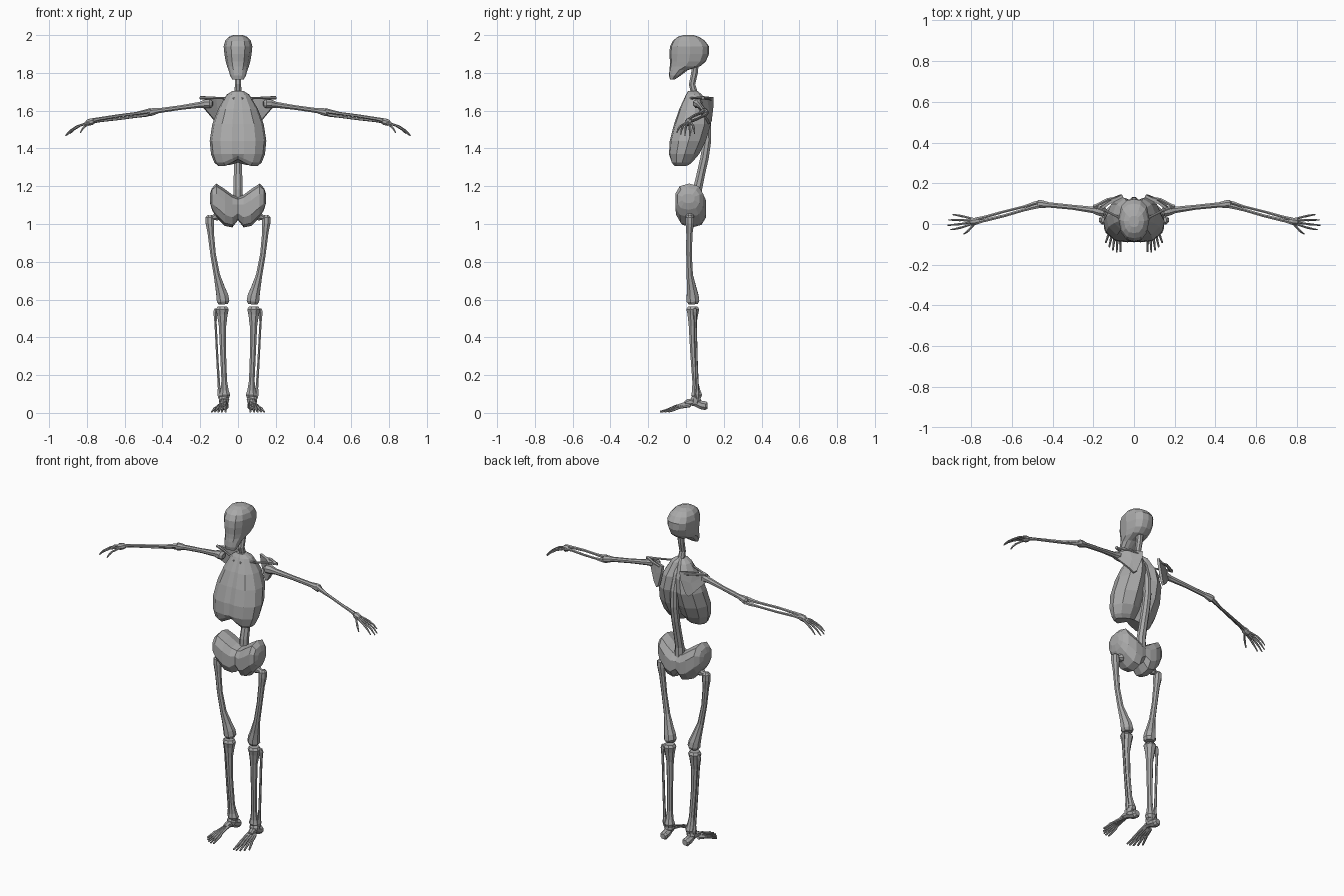
import bpy, bmesh, math
from mathutils import Vector

bone = bpy.data.materials.new("bone grey")
bone.diffuse_color = (0.4, 0.4, 0.4, 1)


def add_object(name, bm, mirror):
    bmesh.ops.recalc_face_normals(bm, faces=bm.faces)
    me = bpy.data.meshes.new(name)
    bm.to_mesh(me)
    bm.free()
    me.materials.append(bone)
    ob = bpy.data.objects.new(name, me)
    bpy.context.collection.objects.link(ob)
    if mirror:
        ob.modifiers.new("Mirror", 'MIRROR').use_mirror_merge = False
    return ob


def loft(name, rings, mirror=False):
    """Skin a list of equally sized point rings and cap both ends."""
    bm = bmesh.new()
    vs = [[bm.verts.new(p) for p in r] for r in rings]
    n = len(vs[0])
    for a, b in zip(vs, vs[1:]):
        for i in range(n):
            j = (i + 1) % n
            bm.faces.new((a[i], a[j], b[j], b[i]))
    bm.faces.new(vs[0])
    bm.faces.new(vs[-1])
    return add_object(name, bm, mirror)


def tube(name, pts, sides=8, mirror=True):
    """Faceted rod through (x, y, z, radius) points."""
    cs = [Vector(p[:3]) for p in pts]
    whole = (cs[-1] - cs[0]).normalized()
    ref = Vector((0, 0, 1)) if abs(whole.z) < 0.8 else Vector((0, 1, 0))
    rings = []
    for i, c in enumerate(cs):
        t = (cs[min(i + 1, len(cs) - 1)] - cs[max(i - 1, 0)]).normalized()
        u = t.cross(ref).normalized()
        v = u.cross(t)
        r = pts[i][3]
        rings.append([c + r * (math.cos(a) * u + math.sin(a) * v)
                      for a in [math.tau * (k + 0.5) / sides for k in range(sides)]])
    return loft(name, rings, mirror)


def both(half):
    """Complete a half section (front centre to back centre) by symmetry."""
    return half + [(-u, v) for u, v in half[-2:0:-1]]


# skull: z, half width, front y, back y
section = both([(0, 0), (.48, .04), (.82, .2), (1, .52), (.82, .84), (.45, .97), (0, 1)])
skull = [(1.765, .03, -.085, -.06), (1.785, .042, -.09, -.03), (1.815, .05, -.088, .01),
         (1.835, .058, -.086, .075), (1.86, .065, -.085, .105), (1.90, .072, -.088, .122),
         (1.94, .076, -.085, .122), (1.97, .068, -.07, .1), (1.99, .05, -.045, .07),
         (2.0, .025, -.015, .04)]
loft("skull", [[(u * w, f + v * (b - f), z) for u, v in section] for z, w, f, b in skull])

# spine
tube("spine", [(0, .05, 1.86, .02), (0, .045, 1.8, .019), (0, .032, 1.74, .018), (0, .045, 1.69, .02),
               (0, .085, 1.62, .022), (0, .11, 1.53, .023), (0, .112, 1.44, .023),
               (0, .098, 1.35, .024), (0, .08, 1.27, .024), (0, .06, 1.18, .026),
               (0, .06, 1.1, .03)], 8, False)

# ribcage with a groove along the back and a raised arch at the lower front
section = both([(0, .03), (.22, 0), (.62, .04), (.92, .25), (1, .52), (.82, .83), (.42, 1), (.15, .93), (0, .85)])
ribs = [(1.705, .028, .012, .06), (1.685, .06, 0, .085), (1.61, .105, -.035, .125), (1.53, .136, -.063, .132),
        (1.44, .15, -.086, .105), (1.37, .143, -.09, .07), (1.325, .125, -.08, .035), (1.308, .105, -.065, .015)]
rings = []
for z, w, f, b in ribs:
    arch = .035 if z < 1.35 else 0
    rings.append([(u * w, f + v * (b - f), z + arch * max(0, 1 - abs(u) * 1.6) * (1 - .6 * v))
                  for u, v in section])
loft("ribcage", rings)

# pelvis: sections across x, dipped in the middle with raised wings
# x, bottom z, top z, front y, back y
pelvis = [(0, 1.02, 1.14, -.03, .10), (.03, .982, 1.155, -.04, .105), (.07, .99, 1.185, -.052, .105),
          (.115, 1.035, 1.214, -.056, .09), (.138, 1.075, 1.19, -.045, .07), (.148, 1.11, 1.16, -.02, .045)]
pelvis = [(-x, *r) for x, *r in pelvis[:0:-1]] + pelvis
rings = []
for x, z0, z1, y0, y1 in pelvis:
    ring = []
    for k in range(10):
        a = math.tau * (k + .5) / 10
        c, s = math.cos(a), math.sin(a)
        ring.append((x, (y0 + y1) / 2 + 1.05 * (y1 - y0) / 2 * math.copysign(abs(c) ** .8, c),
                     (z0 + z1) / 2 + (z1 - z0) / 2 * math.copysign(abs(s) ** .8, s)))
    rings.append(ring)
loft("pelvis", rings)

# shoulder blades
bm = bmesh.new()
outline = [(.178, .065, 1.655), (.12, .105, 1.672), (.055, .138, 1.672), (.06, .14, 1.63),
           (.088, .13, 1.545), (.105, .122, 1.53), (.13, .11, 1.555), (.18, .068, 1.615)]
vs = [bm.verts.new(p) for p in outline]
mid = bm.verts.new((.112, .115, 1.61))
for i in range(len(vs)):
    bm.faces.new((vs[i], vs[(i + 1) % len(vs)], mid))
blade = add_object("shoulder_blade", bm, True)
solid = blade.modifiers.new("Solidify", 'SOLIDIFY')
solid.thickness = .014
solid.offset = 0
tube("shoulder_blade_ridge", [(.06, .135, 1.655, .005), (.13, .12, 1.667, .008), (.195, .085, 1.668, .009)], 6)

# collar bones
tube("collar_bone", [(.018, -.005, 1.662, .009), (.07, .03, 1.666, .006), (.13, .06, 1.668, .006),
                     (.2, .09, 1.668, .009)], 6)

# upper arms
tube("upper_arm", [(.135, .058, 1.637, .014), (.147, .06, 1.637, .025), (.172, .064, 1.636, .025),
                   (.2, .069, 1.631, .017), (.3, .082, 1.617, .013), (.42, .094, 1.6, .014),
                   (.448, .097, 1.595, .02), (.468, .098, 1.59, .022), (.478, .098, 1.588, .014)])

# forearms: two rods each
for name, dy, dz, r in (("forearm_outer", -.008, .009, .010), ("forearm_inner", .008, -.007, .009)):
    tube(name, [(.462, .098 + dy, 1.592 + dz, r + .003), (.49, .092 + dy, 1.585 + dz, r + .002),
                (.54, .077 + dy, 1.576 + dz, r - .002), (.64, .05 + dy * 1.3, 1.563 + dz, r - .002),
                (.74, .024 + dy, 1.55 + dz * .6, r - .001), (.768, .017 + dy, 1.545 + dz * .5, r + .001)], 6)

# hands: wrist block and fanned fingers
tube("wrist", [(.76, .018, 1.545, .012), (.775, .014, 1.542, .019), (.795, .011, 1.536, .018), (.805, .01, 1.533, .01)])
fingers = [(.89, .046, 1.478), (.91, .02, 1.468), (.914, -.006, 1.468), (.9, -.028, 1.475), (.835, -.048, 1.482)]
for i, (x, y, z) in enumerate(fingers):
    bx, by, bz = .788, .024 - i * .007, 1.538 - (.006 if i == 4 else 0)
    tube("finger_%d" % (i + 1), [(bx, by, bz, .007),
         (bx + .5 * (x - bx), by + .62 * (y - by), bz + .3 * (z - bz), .0055),
         (bx + .55 * (x - bx), by + .66 * (y - by), bz + .35 * (z - bz), .0065),
         (bx + .8 * (x - bx), by + .88 * (y - by), bz + .64 * (z - bz), .005), (x, y, z, .003)], 6)

# thighs: shaft, hip neck and ball
tube("thigh", [(.148, .02, 1.045, .014), (.15, .02, 1.035, .023), (.149, .02, 1.005, .024), (.144, .018, .95, .018),
               (.132, .016, .84, .016), (.112, .02, .73, .018), (.094, .03, .66, .027),
               (.083, .035, .62, .034), (.079, .037, .592, .036), (.078, .038, .576, .026)])
tube("hip_neck", [(.165, .02, 1.025, .012), (.155, .02, 1.028, .018), (.13, .02, 1.035, .015), (.115, .02, 1.04, .024),
                  (.098, .02, 1.043, .022), (.088, .02, 1.045, .01)])

# shins
tube("shin", [(.083, .036, .562, .028), (.083, .036, .548, .037), (.083, .036, .52, .03), (.082, .034, .46, .021),
              (.079, .038, .32, .017), (.073, .048, .17, .016), (.071, .054, .12, .023),
              (.07, .056, .095, .031), (.07, .056, .078, .024)])
tube("outer_shin", [(.118, .048, .553, .008), (.12, .048, .535, .012), (.119, .05, .48, .007),
                    (.109, .055, .28, .007), (.1, .06, .13, .008), (.098, .06, .1, .013), (.097, .06, .075, .008)], 6)

# feet: heel, arch and fanned toes
tube("heel", [(.073, .115, .038, .016), (.073, .103, .038, .025), (.074, .08, .042, .024),
              (.076, .05, .055, .022), (.08, .015, .058, .018), (.084, -.005, .052, .012)])
tube("ankle", [(.073, .056, .09, .022), (.074, .052, .07, .03), (.076, .048, .05, .024)])
toes = [(.066, -.137), (.085, -.138), (.104, -.13), (.122, -.113), (.139, -.092)]
for i, (x, y) in enumerate(toes):
    bx, by, bz = .07 + i * .007, .022, .056 - i * .004
    tube("toe_%d" % (i + 1), [(bx, by, bz, .01),
         (bx + .5 * (x - bx), by + .5 * (y - by), .035 - i * .002, .006),
         (bx + .62 * (x - bx), by + .62 * (y - by), .024, .008),
         (bx + .8 * (x - bx), by + .8 * (y - by), .014, .006), (x, y, .006, .005)], 6)
